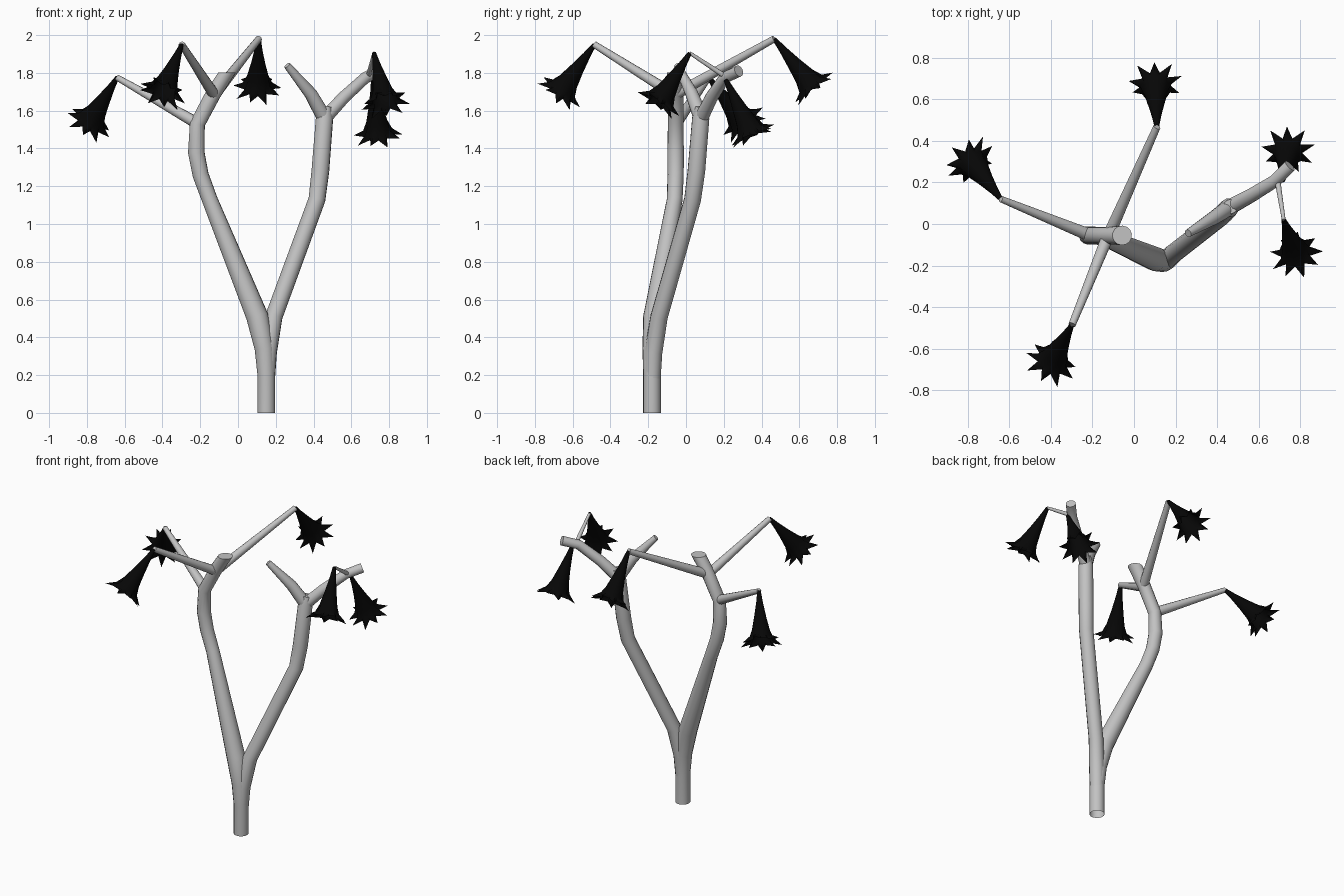
import bpy, math
from mathutils import Vector

if "Cube" in bpy.data.objects:
    bpy.data.objects.remove(bpy.data.objects["Cube"])


def material(name, v):
    m = bpy.data.materials.new(name)
    m.diffuse_color = (v, v, v, 1)
    m.use_nodes = True
    m.node_tree.nodes["Principled BSDF"].inputs["Base Color"].default_value = m.diffuse_color
    return m


BARK = material("grey bark", 0.54)
PETAL = material("black petal", 0.002)


def make(name, verts, faces, mat, angle):
    me = bpy.data.meshes.new(name)
    me.from_pydata(verts, [], faces)
    me.materials.append(mat)
    ob = bpy.data.objects.new(name, me)
    bpy.context.collection.objects.link(ob)
    bpy.ops.object.select_all(action='DESELECT')
    bpy.context.view_layer.objects.active = ob
    ob.select_set(True)
    bpy.ops.object.shade_smooth_by_angle(angle=math.radians(angle))
    return ob


def side_axes(t, ref):
    u = (ref - t * ref.dot(t)).normalized()
    return u, t.cross(u)


def tube(name, path, n=14, open_start=False, end_dir=None):
    """Tapered limb through (x, y, z, radius) points; end_dir sets the end cut."""
    pts = [Vector(p[:3]) for p in path]
    verts, faces = [], []
    ref = Vector((1, 0.1, 0.05))
    for i, p in enumerate(pts):
        last = i == len(pts) - 1
        a = (p - pts[i - 1]).normalized() if i else Vector()
        b = Vector() if last else (pts[i + 1] - p).normalized()
        t = Vector(end_dir) if last and end_dir else (a + b).normalized()
        u, w = side_axes(t, ref)
        ref = u
        for k in range(n):
            ang = math.tau * k / n
            verts.append(p + path[i][3] * (u * math.cos(ang) + w * math.sin(ang)))
    for i in range(len(pts) - 1):
        for k in range(n):
            j = (k + 1) % n
            faces.append((i * n + k, i * n + j, (i + 1) * n + j, (i + 1) * n + k))
    if not open_start:
        faces.append(tuple(reversed(range(n))))
    faces.append(tuple(range(len(verts) - n, len(verts))))
    return make(name, verts, faces, BARK, 40)


def flower(name, start, mouth, points=9):
    """Hanging trumpet with a star-shaped flared rim."""
    a, b = Vector(start), Vector(mouth)
    t = (b - a).normalized()
    u, w = side_axes(t, Vector((1, 0.2, 0.1)))
    length = (b - a).length
    # (distance along, radius at points, radius at valleys)
    rings = [(0, 0.011, 0.011), (0.22, 0.021, 0.021), (0.5, 0.038, 0.038),
             (0.75, 0.057, 0.055), (0.9, 0.078, 0.064), (0.98, 0.13, 0.069)]
    n = points * 2
    verts, faces = [], []
    for i, (d, tip, valley) in enumerate(rings):
        for k in range(n):
            ang = math.tau * k / n
            r = valley if k % 2 else tip
            # every other petal droops a little further
            drop = 0.06 if i == len(rings) - 1 and k % 4 == 0 else 0
            verts.append(a + t * length * (d + drop)
                         + r * (u * math.cos(ang) + w * math.sin(ang)))
    for i in range(len(rings) - 1):
        for k in range(n):
            j = (k + 1) % n
            faces.append((i * n + k, i * n + j, (i + 1) * n + j, (i + 1) * n + k))
    return make(name, verts, faces, PETAL, 60)


# Trunk running into the left limb
tube("trunk_and_left_limb", [
    (0.15, -0.18, 0, 0.047), (0.15, -0.18, 0.2, 0.047), (0.141, -0.178, 0.34, 0.053),
    (0.102, -0.168, 0.51, 0.059), (-0.15, -0.06, 1.13, 0.042),
    (-0.198, -0.055, 1.26, 0.043), (-0.221, -0.055, 1.38, 0.044),
    (-0.215, -0.055, 1.53, 0.041), (-0.13, -0.055, 1.69, 0.041),
    (-0.057, -0.055, 1.803, 0.047)], open_start=True, end_dir=(0, 0, 1))

# Right limb splitting off the trunk
tube("right_limb", [
    (0.15, -0.18, 0.15, 0.044), (0.158, -0.173, 0.32, 0.048),
    (0.19, -0.142, 0.51, 0.046), (0.418, 0.035, 1.13, 0.045),
    (0.436, 0.055, 1.28, 0.047), (0.458, 0.078, 1.56, 0.046),
    (0.464, 0.084, 1.62, 0.034)])
tube("right_inner_fork", [(0.458, 0.08, 1.56, 0.04), (0.385, 0.03, 1.69, 0.034),
                          (0.26, -0.045, 1.84, 0.019)])
tube("right_outer_fork", [(0.458, 0.08, 1.56, 0.038), (0.56, 0.135, 1.67, 0.034),
                          (0.675, 0.205, 1.775, 0.031), (0.75, 0.28, 1.81, 0.031)])

# Twigs and the flowers hanging from them: (start, tip, radii, mouth)
twigs = {
    "left_twig": ((-0.21, -0.055, 1.53), (-0.64, 0.12, 1.775), 0.032, 0.016,
                  (-0.79, 0.31, 1.53)),
    "front_twig": ((-0.13, -0.07, 1.69), (-0.298, -0.485, 1.95), 0.03, 0.018,
                   (-0.4, -0.67, 1.69)),
    "back_twig": ((-0.12, -0.05, 1.69), (0.11, 0.467, 1.98), 0.03, 0.018,
                  (0.103, 0.68, 1.715)),
    "right_twig": ((0.69, 0.21, 1.78), (0.72, 0.02, 1.905), 0.014, 0.009,
                   (0.78, -0.15, 1.635)),
}
for name, (p, q, r0, r1, mouth) in twigs.items():
    tube(name, [(*p, r0), (*q, r1)], 12)
    flower(name.replace("twig", "flower"), q, mouth)
flower("right_lower_flower", (0.715, 0.21, 1.765), (0.742, 0.355, 1.465))
